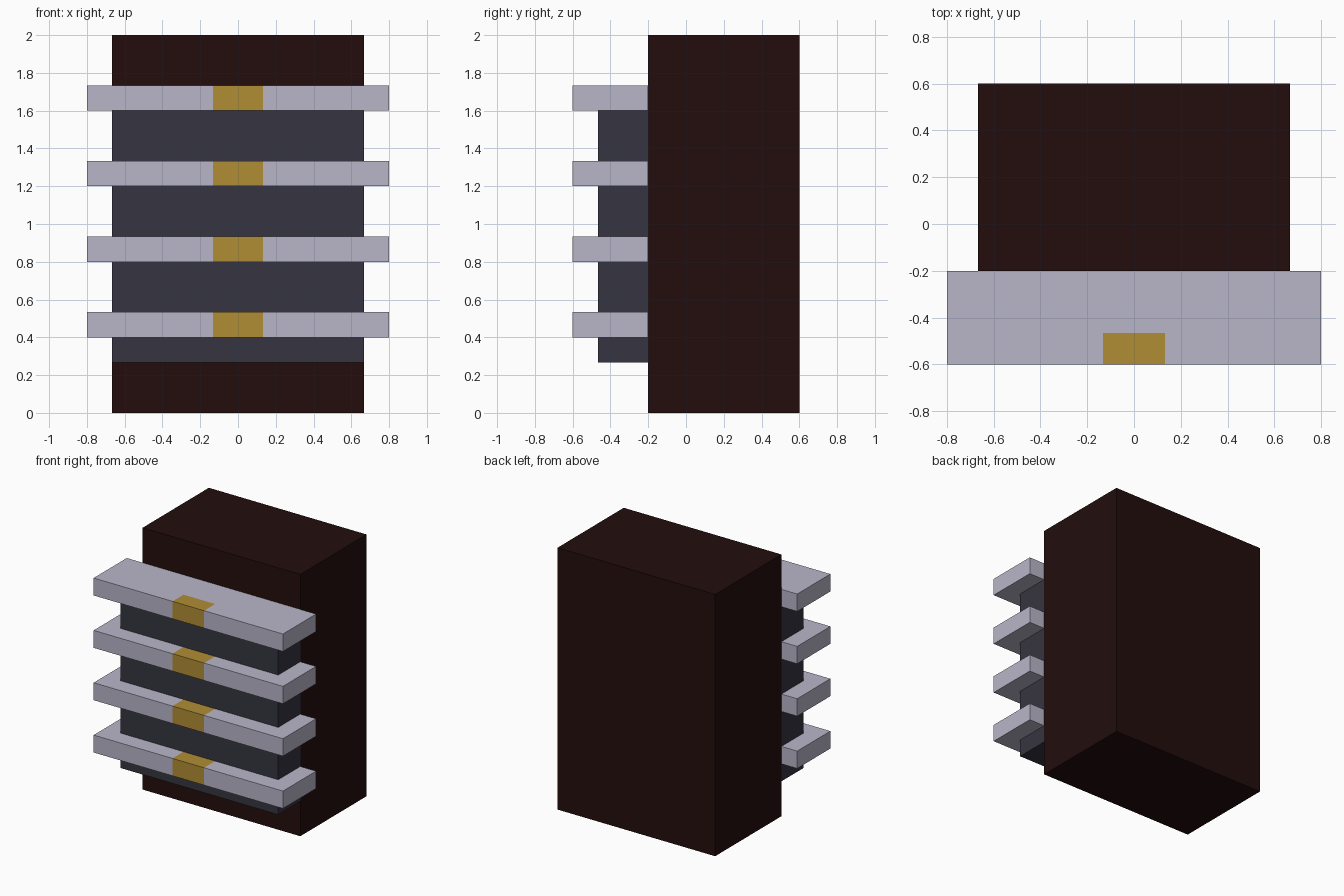
import bpy, bmesh
from mathutils import Vector

if "Cube" in bpy.data.objects:
    bpy.data.objects.remove(bpy.data.objects["Cube"])

U = 2 / 15  # grid unit of the model


def material(name, rgb):
    m = bpy.data.materials.new(name)
    lin = [(c / 255 / 12.92) if c / 255 <= 0.04045 else ((c / 255 + 0.055) / 1.055) ** 2.4 for c in rgb]
    m.diffuse_color = (*lin, 1)
    m.use_nodes = True
    m.node_tree.nodes["Principled BSDF"].inputs["Base Color"].default_value = m.diffuse_color
    return m


DARK_WOOD = material("dark_brown", (34, 13, 12))
SLATE = material("slate_grey", (54, 53, 65))
PALE = material("pale_lilac_grey", (185, 182, 201))
GOLD = material("gold", (177, 141, 53))


def box(name, lo, hi, mats, cuts=(), rule=None):
    """Box between two corners in grid units, optionally cut by planes and coloured by a rule."""
    lo, hi = Vector(lo) * U, Vector(hi) * U
    bm = bmesh.new()
    bmesh.ops.create_cube(bm, size=1)
    for v in bm.verts:
        v.co = (lo + hi) / 2 + v.co * (hi - lo)
    for axis, at in cuts:
        normal = Vector((0, 0, 0))
        normal[axis] = 1
        bmesh.ops.bisect_plane(bm, geom=bm.verts[:] + bm.edges[:] + bm.faces[:],
                               plane_co=normal * at * U, plane_no=normal)
    if rule:
        for f in bm.faces:
            f.material_index = int(rule(f.calc_center_median() / U))
    mesh = bpy.data.meshes.new(name)
    bm.to_mesh(mesh)
    bm.free()
    for m in mats:
        mesh.materials.append(m)
    obj = bpy.data.objects.new(name, mesh)
    bpy.context.collection.objects.link(obj)
    return obj


# Tall main block at the back
box("main_block", (-5, -1.5, 0), (5, 4.5, 15), [DARK_WOOD])

# Slate panel in front, ending inside the top slab
box("front_panel", (-5, -3.5, 2), (5, -1.5, 12.5), [SLATE])

# Four projecting slabs, each with a gold clasp at the middle of its front edge
for i in range(4):
    z = 3 + 3 * i
    box(f"slab_{i + 1}", (-6, -4.5, z), (6, -1.5, z + 1), [PALE, GOLD],
        cuts=[(0, -1), (0, 1), (1, -3.5)],
        rule=lambda c: abs(c.x) < 0.99 and c.y < -3.51)
